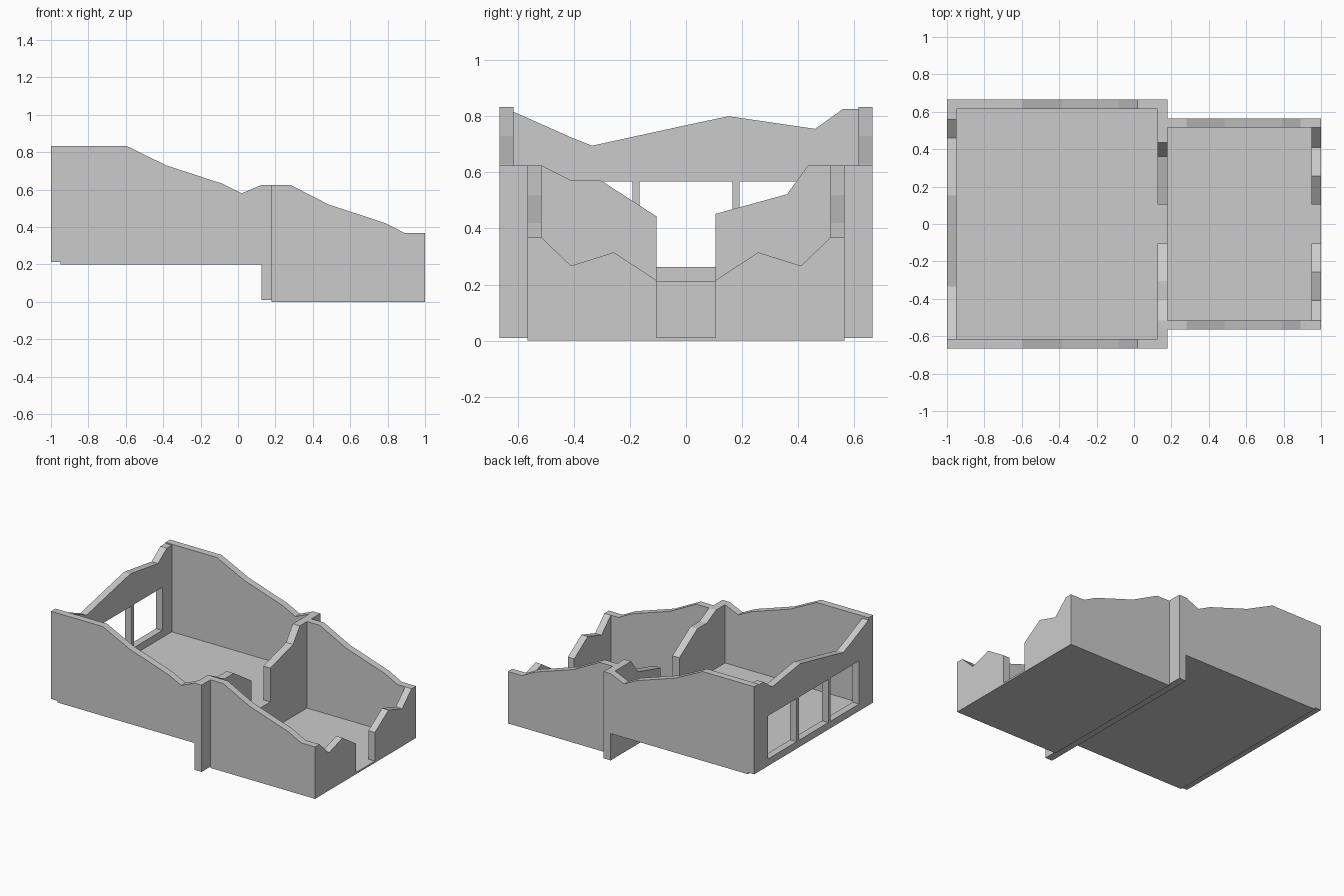
import bpy, bmesh

if "Cube" in bpy.data.objects:
    bpy.data.objects.remove(bpy.data.objects["Cube"])

T = 0.05            # wall thickness
LOW, HIGH = 0.012, 0.212   # floor tops of the two rooms


def prism(name, pts, axis, a, b):
    """Extrude a closed 2D profile (u, z) along x or y from a to b."""
    bm = bmesh.new()
    place = (lambda u, z: (a, u, z)) if axis == 'x' else (lambda u, z: (u, a, z))
    face = bm.faces.new([bm.verts.new(place(u, z)) for u, z in pts])
    out = bmesh.ops.extrude_face_region(bm, geom=[face])
    moved = [v for v in out['geom'] if isinstance(v, bmesh.types.BMVert)]
    d = b - a
    bmesh.ops.translate(bm, verts=moved, vec=(d, 0, 0) if axis == 'x' else (0, d, 0))
    bmesh.ops.recalc_face_normals(bm, faces=bm.faces)
    mesh = bpy.data.meshes.new(name)
    bm.to_mesh(mesh)
    bm.free()
    ob = bpy.data.objects.new(name, mesh)
    bpy.context.collection.objects.link(ob)
    return ob


def wall(name, top, base, axis, a, b):
    """Wall with a flat base and a broken top outline, left to right."""
    return prism(name, [(top[0][0], base)] + top + [(top[-1][0], base)], axis, a, b)


def box(name, x0, x1, y0, y1, z0, z1):
    return prism(name, [(y0, z0), (y0, z1), (y1, z1), (y1, z0)], 'x', x0, x1)


def mirror_y(ob):
    m = ob.modifiers.new("mirror", 'MIRROR')
    m.use_axis = (False, True, False)
    m.use_mirror_merge = False


# Floors
box("rear_room_floor", -0.95, 0.125, -0.665, 0.665, 0.2, HIGH)
box("front_room_floor", 0.18, 1, -0.565, 0.565, 0, LOW)

# Side walls of both rooms
mirror_y(wall("rear_room_side_wall",
              [(-1, 0.833), (-0.595, 0.833), (-0.385, 0.73), (-0.08, 0.63),
               (0.02, 0.58), (0.125, 0.625)], HIGH, 'y', 0.665, 0.615))
mirror_y(wall("front_room_side_wall",
              [(0.18, 0.625), (0.28, 0.625), (0.485, 0.52), (0.79, 0.42),
               (0.89, 0.368), (1, 0.368)], LOW, 'y', 0.565, 0.515))

# Dividing wall with its raised doorway
wall("dividing_wall",
     [(-0.665, 0.625), (-0.515, 0.625), (-0.41, 0.572), (-0.305, 0.572),
      (-0.105, 0.443), (-0.105, HIGH), (0.105, HIGH), (0.105, 0.452),
      (0.36, 0.522), (0.435, 0.625), (0.665, 0.625)], 0.01, 'x', 0.125, 0.18)

# Broken front wall, one half each side of the doorway
mirror_y(wall("front_wall",
              [(0.105, 0.215), (0.257, 0.315), (0.41, 0.267), (0.515, 0.368)],
              LOW, 'x', 0.95, 1))

# Rear wall with three windows
rear = wall("rear_wall",
            [(-0.615, 0.816), (-0.41, 0.725), (-0.335, 0.695), (0, 0.768),
             (0.152, 0.8), (0.46, 0.755), (0.56, 0.826), (0.615, 0.826)],
            HIGH, 'x', -1, -1 + T)
for i, (y0, y1) in enumerate([(-0.51, -0.19), (-0.165, 0.165), (0.19, 0.51)]):
    cutter = box("window_cutter_%d" % i, -1.1, -0.85, y0, y1, 0.262, 0.567)
    cut = rear.modifiers.new("window", 'BOOLEAN')
    cut.operation, cut.object, cut.solver = 'DIFFERENCE', cutter, 'EXACT'
    bpy.context.view_layer.objects.active = rear
    bpy.ops.object.modifier_apply(modifier=cut.name)
    bpy.data.objects.remove(cutter)
